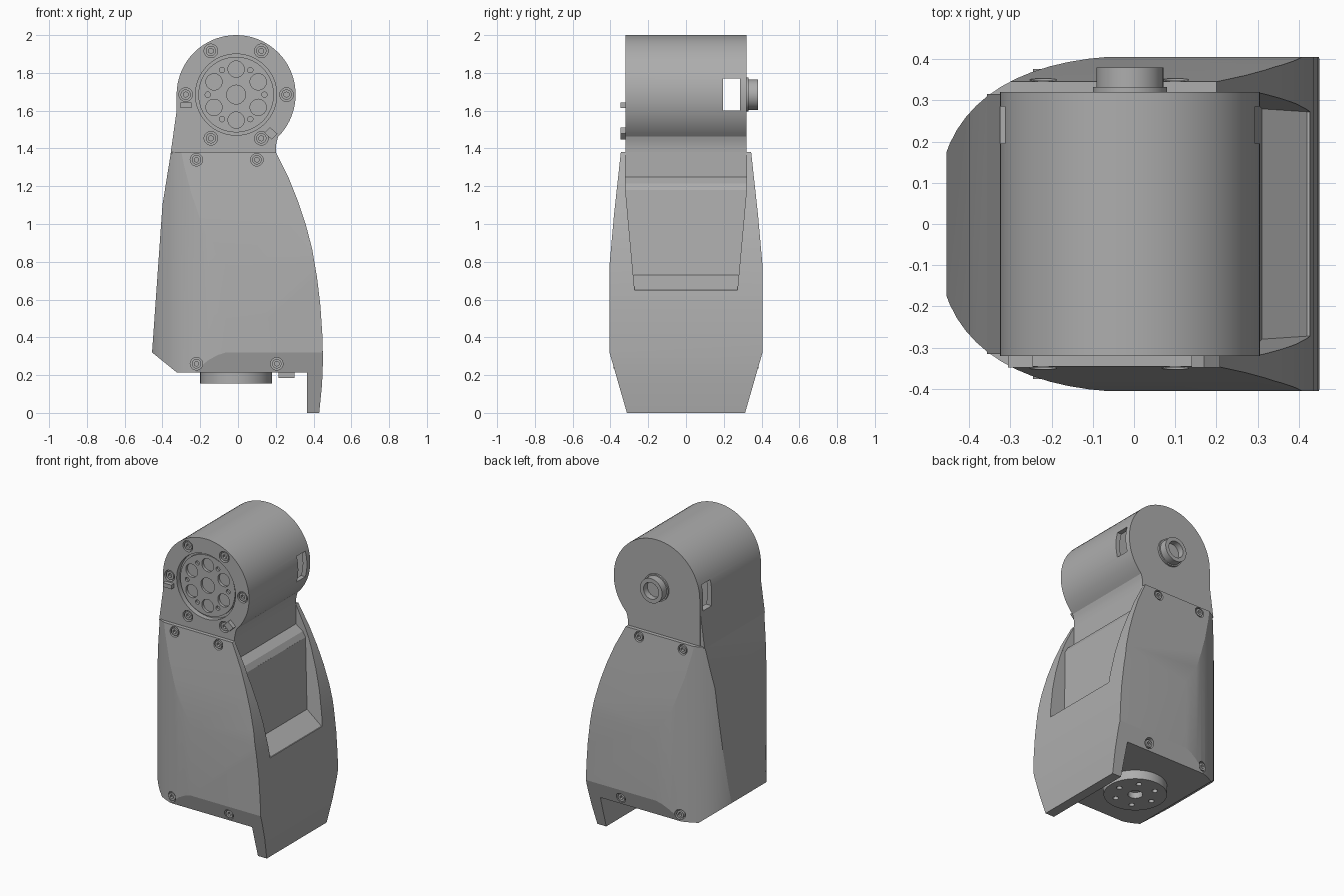
import bpy, bmesh, math
from mathutils import Matrix, Vector
from mathutils.geometry import interpolate_bezier

if "Cube" in bpy.data.objects:
    bpy.data.objects.remove(bpy.data.objects["Cube"])

GREY = (0.42, 0.42, 0.42, 1)
mat = bpy.data.materials.new("plain_grey")
mat.use_nodes = True
mat.diffuse_color = GREY
mat.node_tree.nodes["Principled BSDF"].inputs["Base Color"].default_value = GREY


def finish(name, bm):
    bmesh.ops.recalc_face_normals(bm, faces=bm.faces)
    mesh = bpy.data.meshes.new(name)
    bm.to_mesh(mesh)
    bm.free()
    mesh.materials.append(mat)
    ob = bpy.data.objects.new(name, mesh)
    bpy.context.collection.objects.link(ob)
    return ob


def prism(name, profile, axis, lo, hi):
    """Extrude a 2D profile along an axis; lo and hi may depend on the second coordinate."""
    place = {"x": lambda a, b, t: (t, a, b),
             "y": lambda a, b, t: (a, t, b),
             "z": lambda a, b, t: (a, b, t)}[axis]
    at = lambda f, b: f(b) if callable(f) else f
    bm = bmesh.new()
    ends = [[bm.verts.new(place(a, b, at(f, b))) for a, b in profile] for f in (lo, hi)]
    for ring in ends:
        bm.faces.new(ring)
    n = len(profile)
    for i in range(n):
        j = (i + 1) % n
        bm.faces.new((ends[0][i], ends[0][j], ends[1][j], ends[1][i]))
    return finish(name, bm)


def box(name, lo, hi):
    return prism(name, [(lo[0], lo[2]), (hi[0], lo[2]), (hi[0], hi[2]), (lo[0], hi[2])],
                 "y", lo[1], hi[1])


def disc(name, centre, r, depth, axis="y", sides=32):
    bm = bmesh.new()
    turn = Matrix.Rotation(math.pi / 2, 4, "X") if axis == "y" else Matrix()
    bmesh.ops.create_cone(bm, cap_ends=True, segments=sides, radius1=r, radius2=r,
                          depth=depth, matrix=Matrix.Translation(centre) @ turn)
    return finish(name, bm)


def boolean(ob, cutters, op="DIFFERENCE"):
    bpy.context.view_layer.objects.active = ob
    for c in cutters:
        m = ob.modifiers.new("cut", "BOOLEAN")
        m.operation, m.solver, m.object = op, "EXACT", c
        bpy.ops.object.modifier_apply(modifier=m.name)
        bpy.data.objects.remove(c)


def ring(cx, cz, radius, start=0, count=6):
    return [(cx + radius * math.cos(math.radians(start + i * 360 / count)),
             cz + radius * math.sin(math.radians(start + i * 360 / count)))
            for i in range(count)]


CX, CZ, R = -0.01, 1.685, 0.315

# Lower body: side outline, width outline and rounded plan intersected
outline = [(-0.455, 0.32), (-0.325, 0.215), (0.365, 0.215), (0.365, 0), (0.43, 0),
           (0.445, 0.15), (0.45, 0.28), (0.446, 0.42), (0.436, 0.57), (0.418, 0.72),
           (0.392, 0.87), (0.358, 1.0), (0.318, 1.12), (0.27, 1.24), (0.2, 1.38),
           (-0.355, 1.38), (-0.4, 1.1)]
width = [(0.31, 0), (0.405, 0.32), (0.405, 0.78), (0.381, 1.05), (0.345, 1.38), (0.34, 1.5)]
width += [(-y, z) for y, z in reversed(width)]
width = [(y, z - 0.01 if z == 0 else z) for y, z in width]
curve = interpolate_bezier(Vector((-0.46, 0.16)), Vector((-0.41, 0.32)),
                           Vector((-0.25, 0.405)), Vector((0, 0.408)), 14)
plan = [(p.x, p.y) for p in curve] + [(0.5, 0.409)]
plan += [(x, -y) for x, y in reversed(plan)]
body = prism("lower_body", outline, "y", -0.5, 0.5)
boolean(body, [prism("width_cutter", width, "x", -0.6, 0.6),
               prism("plan_cutter", plan, "z", -0.1, 1.6)], "INTERSECT")

# Tapered side recess with a sloping sill and a stepped top
taper = lambda z: 0.272 + 0.048 * (z - 0.65) / 0.53
boolean(body, [
    prism("recess_cutter", [(0.27, 1.185), (0.31, 0.73), (0.42, 0.65), (0.6, 0.65), (0.6, 1.185)],
          "y", lambda z: -taper(z), taper),
    prism("neck_cutter", [(0.2, 1.5), (0.2, 1.25), (0.25, 1.215), (0.27, 1.18), (0.6, 1.18),
                          (0.6, 1.5)], "y", -0.32, 0.32)])

# Motor housing: round top flowing into a straight neck
arc = [(CX + R * math.cos(math.radians(a)), CZ + R * math.sin(math.radians(a)))
       for a in range(180, -46, -5)]
housing = prism("motor_housing", arc + [(0.206, 1.44), (0.2, 1.41), (0.2, 1.36), (-0.325, 1.36)],
                "y", -0.32, 0.32)
boolean(housing, [disc("cavity", (CX, 0.235, CZ), 0.285, 0.13, sides=64),
                  disc("hub_seat", (CX, -0.32, CZ), 0.215, 0.07, sides=64),
                  box("slot", (-0.6, 0.195, 1.6), (0.6, 0.285, 1.77))])

# Sloping rear plate joining the body to the housing
prism("rear_plate", [(-0.325, 1.6), (-0.357, 1.37), (-0.3, 1.37), (-0.3, 1.6)], "y", -0.315, 0.315)


def bolt(target, x, z, y, side, r=0.033):
    """Counterbored socket bolt facing along side * y."""
    boolean(target, [disc("bore", (x, side * y, z), r, 0.05)])
    head = disc("bolt", (x, side * (y - 0.015), z), r * 0.75, 0.022)
    boolean(head, [disc("socket", (x, side * y, z), r * 0.4, 0.04, sides=6)])


for x, z in ring(CX, CZ, 0.267):
    bolt(housing, x, z, 0.32, -1, 0.036)
for side in (-1, 1):
    for x, z, y in ((-0.22, 1.34, 0.352), (0.1, 1.34, 0.352), (-0.22, 0.26, 0.38), (0.205, 0.26, 0.387)):
        bolt(body, x, z, y, side)

# Front hub with round pockets
hub = disc("front_hub", (CX, -0.288, CZ), 0.2, 0.03, sides=64)
boolean(hub, [disc("pocket", (x, -0.303, z), 0.043, 0.04) for x, z in ring(CX, CZ, 0.135, 30)]
        + [disc("pin_hole", (x, -0.303, z), 0.014, 0.03) for x, z in ring(CX, CZ, 0.15)]
        + [disc("hub_bore", (CX, -0.303, CZ), 0.05, 0.03)])

# Small stops on the front face
box("front_stop", (-0.305, -0.348, 1.615), (-0.245, -0.3, 1.642))
slanted = [(0.14, 1.482), (0.178, 1.448), (0.208, 1.478), (0.17, 1.512)]
prism("front_slanted_stop", slanted, "y", -0.348, -0.3)

# Rear shaft boss
disc("shaft_collar", (CX, 0.322, CZ), 0.09, 0.02, sides=48)
boss = disc("shaft_boss", (CX, 0.345, CZ), 0.081, 0.07, sides=48)
boolean(boss, [disc("boss_bore", (CX, 0.37, CZ), 0.055, 0.06)])

# Underside flange and locating block
flange = disc("bottom_flange", (CX, 0, 0.19), 0.19, 0.07, "z", 64)
boolean(flange, [disc("flange_hole", (x, y, 0.155), 0.017, 0.06, "z") for x, y in ring(CX, 0, 0.125)]
        + [disc("flange_bore", (CX, 0, 0.155), 0.045, 0.08, "z")])
box("locating_block", (0.215, -0.04, 0.185), (0.3, 0.04, 0.23))

# Smooth the curves, keep the edges sharp
bpy.ops.object.select_all(action="DESELECT")
for ob in bpy.context.scene.objects:
    if ob.type == "MESH":
        ob.select_set(True)
bpy.context.view_layer.objects.active = body
bpy.ops.object.shade_smooth_by_angle(angle=math.radians(14))
